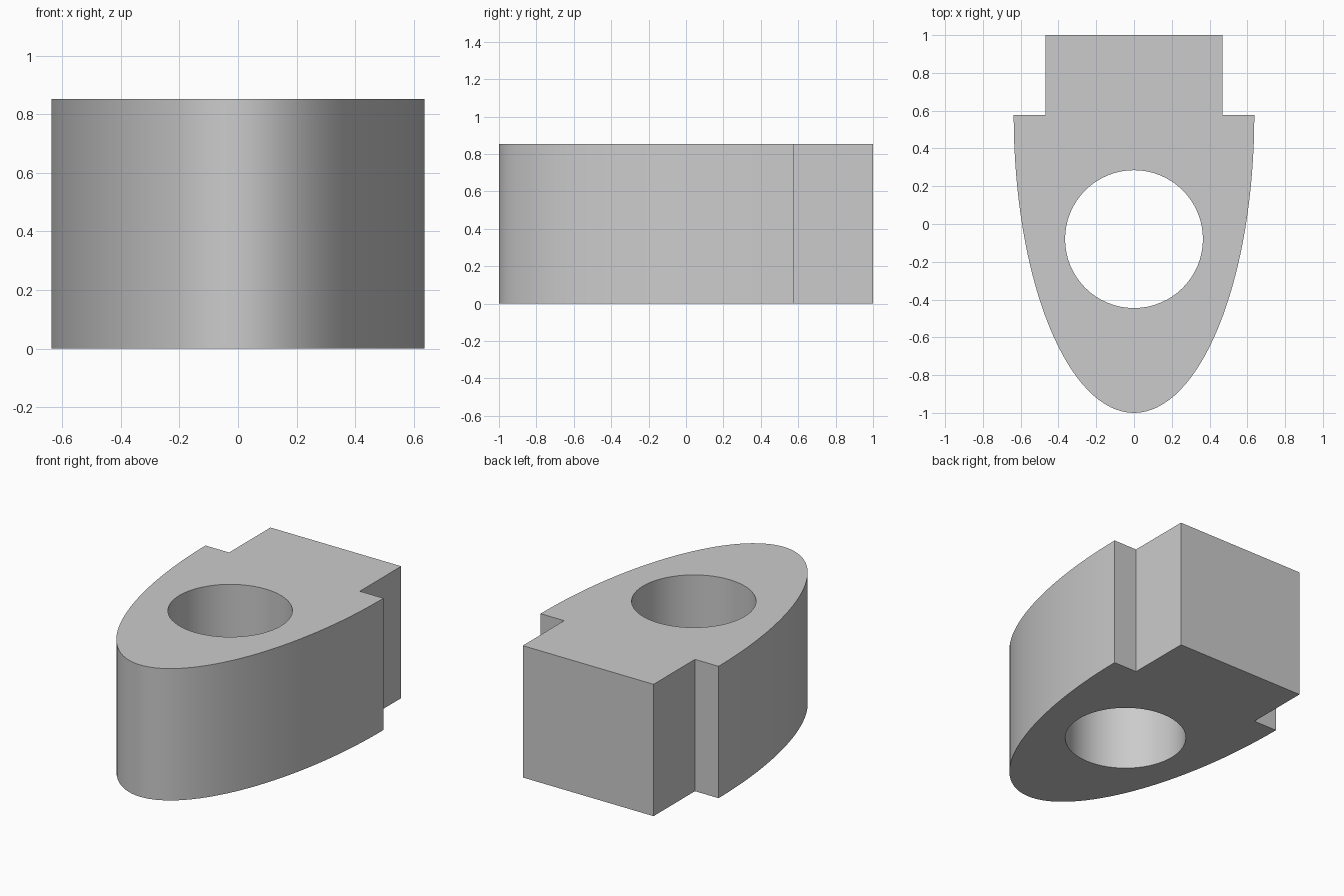
import bpy, bmesh, math

cube = bpy.data.objects.get("Cube")
if cube:
    bpy.data.objects.remove(cube, do_unlink=True)

HEIGHT = 0.853
SHOULDER_Y = 0.577
HALF_WIDTH = 0.637
TANG_HALF = 0.468
HOLE_Y, HOLE_R = -0.08, 0.365

# Plain grey material
grey = bpy.data.materials.new("plain grey")
grey.use_nodes = True
colour = (0.6, 0.6, 0.6, 1)
grey.diffuse_color = colour
grey.node_tree.nodes["Principled BSDF"].inputs["Base Color"].default_value = colour


def arc(cy, rx, ry, start, end, steps):
    """Points on an elliptical arc centred on x = 0."""
    angles = [start + (end - start) * i / steps for i in range(steps + 1)]
    return [(rx * math.cos(a), cy + ry * math.sin(a)) for a in angles]


# Half-ellipse nose with a square tang behind its shoulders
outline = arc(SHOULDER_Y, HALF_WIDTH, SHOULDER_Y + 1, math.pi, math.tau, 64)
outline += [(TANG_HALF, SHOULDER_Y), (TANG_HALF, 1), (-TANG_HALF, 1), (-TANG_HALF, SHOULDER_Y)]

# Round through hole
hole = arc(HOLE_Y, HOLE_R, HOLE_R, 0, math.tau, 64)[:-1]

# Fill the outline around the hole, then extrude it upwards
bm = bmesh.new()
edges = []
for loop in (outline, hole):
    verts = [bm.verts.new((x, y, 0)) for x, y in loop]
    edges += [bm.edges.new((v, verts[i - 1])) for i, v in enumerate(verts)]
bmesh.ops.triangle_fill(bm, edges=edges, use_beauty=True, normal=(0, 0, 1))
base = bm.faces[:]
top = bmesh.ops.extrude_face_region(bm, geom=base, use_keep_orig=True)["geom"]
bmesh.ops.translate(bm, vec=(0, 0, HEIGHT), verts=[g for g in top if isinstance(g, bmesh.types.BMVert)])
bmesh.ops.recalc_face_normals(bm, faces=bm.faces[:])
bmesh.ops.dissolve_limit(bm, angle_limit=0.001, verts=bm.verts[:], edges=bm.edges[:])

mesh = bpy.data.meshes.new("pierced_block")
bm.to_mesh(mesh)
bm.free()
mesh.materials.append(grey)
block = bpy.data.objects.new("pierced_block", mesh)
bpy.context.collection.objects.link(block)

# Smooth curved walls with crisp rims and corners
bpy.context.view_layer.objects.active = block
block.select_set(True)
bpy.ops.object.shade_smooth_by_angle(angle=math.radians(30))
